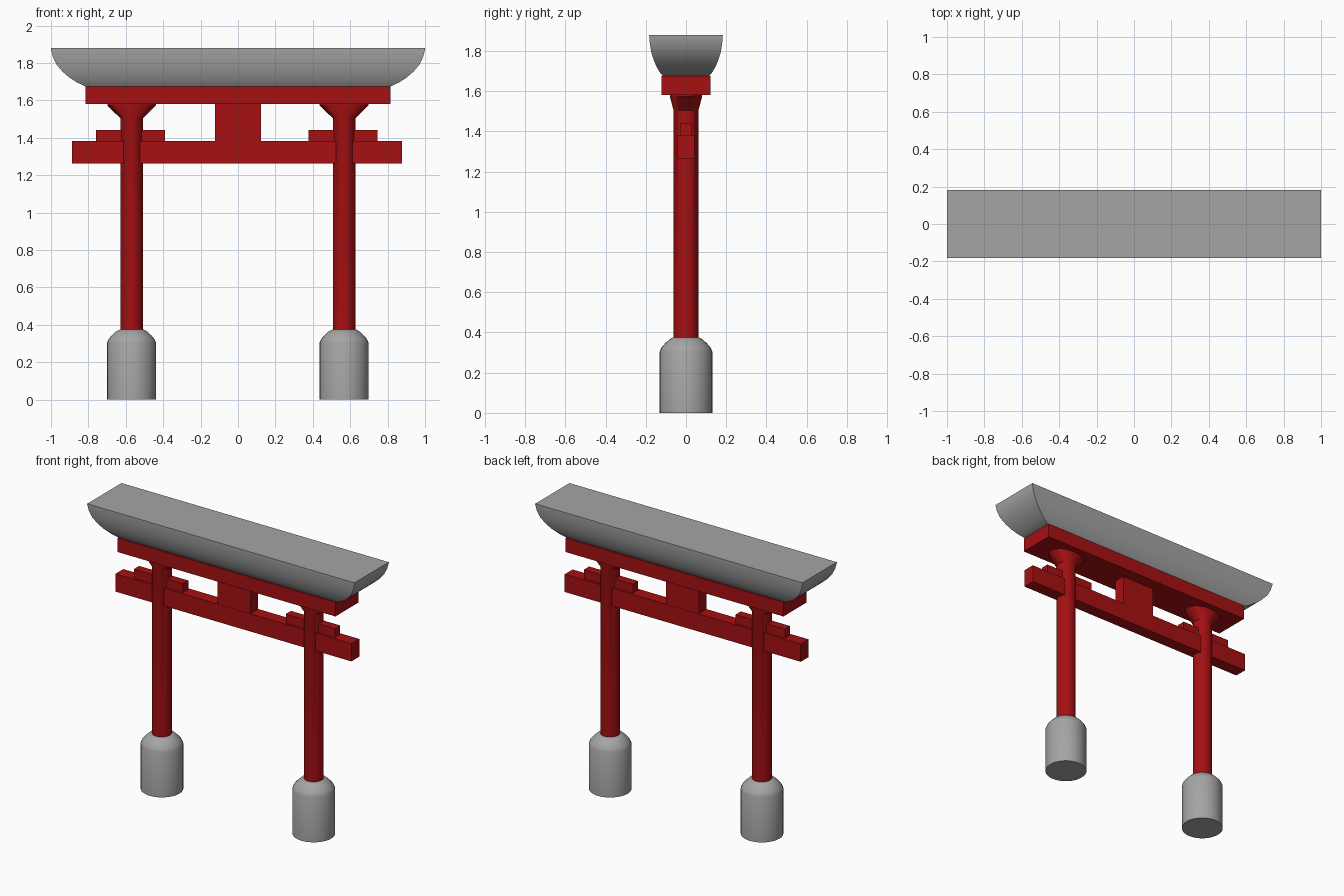
import bpy, bmesh, math

if "Cube" in bpy.data.objects:
    bpy.data.objects.remove(bpy.data.objects["Cube"])


def material(name, rgb):
    m = bpy.data.materials.new(name)
    m.diffuse_color = (*rgb, 1)
    m.use_nodes = True
    m.node_tree.nodes["Principled BSDF"].inputs["Base Color"].default_value = m.diffuse_color
    return m


RED = material("vermilion_red", (0.38, 0.005, 0.006))
GREY = material("stone_grey", (0.38, 0.375, 0.375))


def loft(name, rings, mat, smooth=None):
    """Bridge a stack of equal-sized vertex rings and cap both ends."""
    bm = bmesh.new()
    vs = [[bm.verts.new(p) for p in r] for r in rings]
    n = len(rings[0])
    for a, b in zip(vs, vs[1:]):
        for i in range(n):
            j = (i + 1) % n
            bm.faces.new((a[i], a[j], b[j], b[i]))
    bm.faces.new(vs[0][::-1])
    bm.faces.new(vs[-1])
    me = bpy.data.meshes.new(name)
    bm.to_mesh(me)
    bm.free()
    me.materials.append(mat)
    ob = bpy.data.objects.new(name, me)
    bpy.context.collection.objects.link(ob)
    if smooth:
        bpy.ops.object.select_all(action='DESELECT')
        ob.select_set(True)
        bpy.context.view_layer.objects.active = ob
        bpy.ops.object.shade_smooth_by_angle(angle=math.radians(smooth))
    return ob


def rect(x0, x1, y, z):
    return [(x0, -y, z), (x1, -y, z), (x1, y, z), (x0, y, z)]


def oval(cx, rx, ry, z, n=32):
    return [(cx + rx * math.cos(2 * math.pi * i / n),
             ry * math.sin(2 * math.pi * i / n), z) for i in range(n)]


def box(name, x0, x1, y, z0, z1):
    return loft(name, [rect(x0, x1, y, z0), rect(x0, x1, y, z1)], RED)


# Roof: rectangle growing along a curved profile (height fraction, spread fraction)
curve = [(0, 0), (.1, .24), (.225, .46), (.38, .66), (.57, .84), (.78, .95), (.97, 1), (1, 1)]
loft("roof", [rect(-.815 - .185 * s, .815 + .185 * s, .115 + .068 * s, 1.675 + .205 * h)
              for h, s in curve], GREY, 35)

# Beams and centre strut
box("upper_beam", -.815, .815, .123, 1.58, 1.675)
box("lower_beam", -.888, .878, .042, 1.262, 1.382)
box("centre_strut", -.124, .122, .04, 1.382, 1.58)

# Pillars with flared capitals, stone feet and wedges
for side, cx in (("left", -.569), ("right", .567)):
    loft(side + "_pillar", [oval(cx, rx, ry, z) for rx, ry, z in (
        (.06, .062, .3), (.06, .062, 1.505), (.13, .08, 1.573), (.13, .08, 1.58))], RED, 30)
    loft(side + "_foot", [oval(cx, r, r, z) for r, z in (
        (.131, 0), (.131, .305), (.122, .325), (.105, .345), (.085, .364), (.062, .376))], GREY, 40)
    box(side + "_wedge", cx - .19, cx + .178, .028, 1.382, 1.443)
